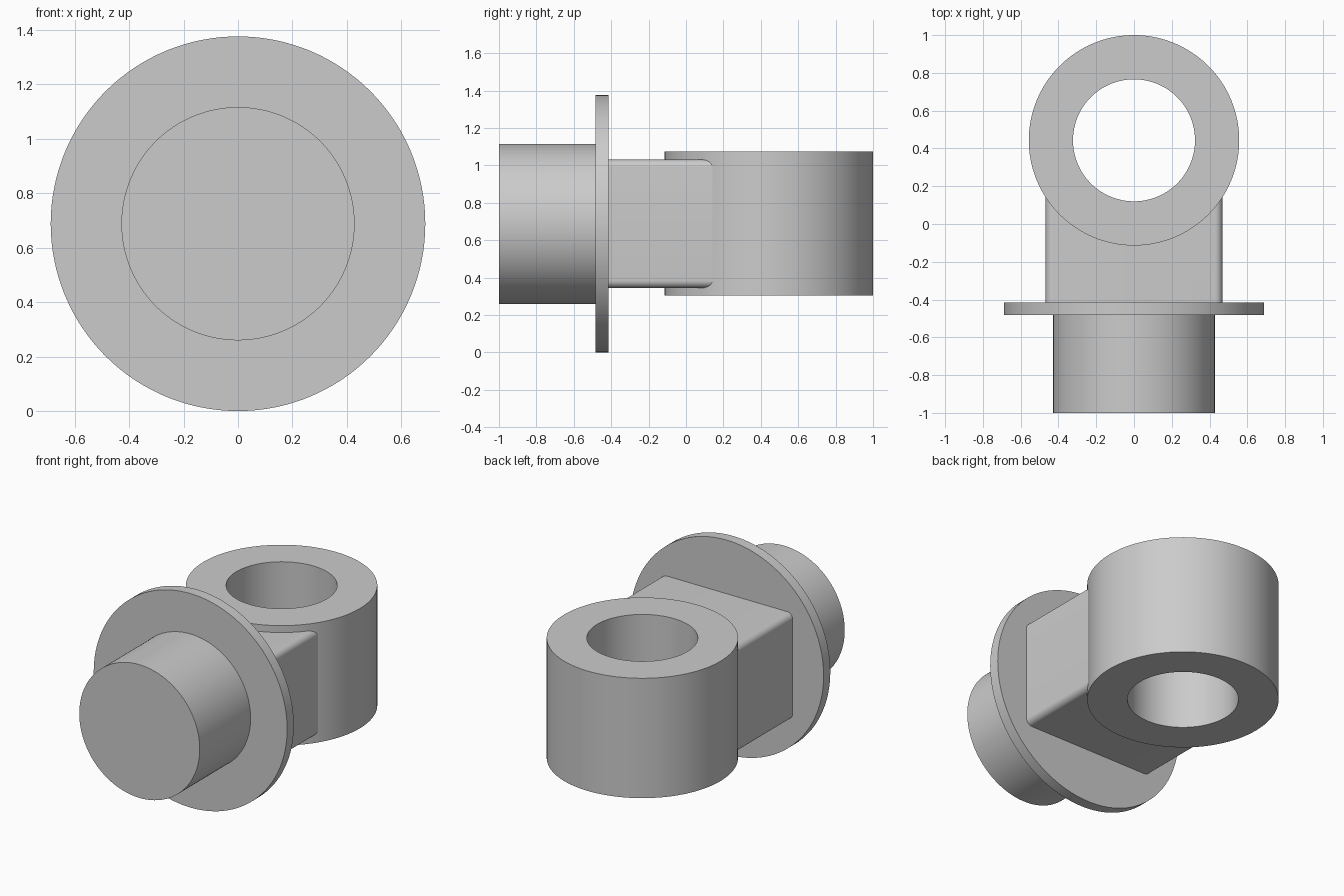
import bpy, bmesh, math
from mathutils import Matrix, Vector

if "Cube" in bpy.data.objects:
    bpy.data.objects.remove(bpy.data.objects["Cube"], do_unlink=True)

MID_Z = 0.6875
EYE_Y = 0.443
SIDES = 128

metal = bpy.data.materials.new("light_grey_metal")
metal.use_nodes = True
GREY = (0.6, 0.6, 0.6, 1)
metal.diffuse_color = GREY
metal.node_tree.nodes["Principled BSDF"].inputs["Base Color"].default_value = GREY


def finish(name, bm):
    bmesh.ops.recalc_face_normals(bm, faces=bm.faces)
    mesh = bpy.data.meshes.new(name)
    bm.to_mesh(mesh)
    bm.free()
    mesh.materials.append(metal)
    obj = bpy.data.objects.new(name, mesh)
    bpy.context.collection.objects.link(obj)
    return obj


def smooth(obj):
    bpy.ops.object.select_all(action="DESELECT")
    obj.select_set(True)
    bpy.context.view_layer.objects.active = obj
    bpy.ops.object.shade_smooth_by_angle(angle=math.radians(35))


def cylinder(name, radius, depth, matrix):
    bm = bmesh.new()
    bmesh.ops.create_cone(bm, cap_ends=True, segments=SIDES, radius1=radius,
                          radius2=radius, depth=depth, matrix=matrix)
    return finish(name, bm)


def along_y(name, radius, y0, y1):
    turn = Matrix.Rotation(math.pi / 2, 4, "X")
    place = Matrix.Translation((0, (y0 + y1) / 2, MID_Z))
    return cylinder(name, radius, y1 - y0, place @ turn)


# Round shank and its flange
smooth(along_y("shank", 0.428, -1.0, -0.48))
smooth(along_y("flange", MID_Z, -0.483, -0.415))

# Eye ring: a rectangular section spun about the upright axis
bm = bmesh.new()
section = [(0.323, 0.305), (0.557, 0.305), (0.557, 1.075), (0.323, 1.075)]
verts = [bm.verts.new((r, EYE_Y, z)) for r, z in section]
edges = [bm.edges.new((verts[i], verts[(i + 1) % 4])) for i in range(4)]
bmesh.ops.spin(bm, geom=verts + edges, cent=(0, EYE_Y, 0), axis=(0, 0, 1),
               angle=math.tau, steps=SIDES)
bmesh.ops.remove_doubles(bm, verts=bm.verts, dist=0.0001)
smooth(finish("eye_ring", bm))

# Neck block with rounded long edges
bm = bmesh.new()
bmesh.ops.create_cube(bm, size=1)
bmesh.ops.scale(bm, vec=Vector((0.936, 0.58, 0.686)), verts=bm.verts)
bmesh.ops.translate(bm, vec=Vector((0, -0.13, MID_Z)), verts=bm.verts)
long_edges = [e for e in bm.edges
              if abs(e.verts[0].co.y - e.verts[1].co.y) > 0.1]
bmesh.ops.bevel(bm, geom=long_edges, offset=0.04, segments=8,
                profile=0.5, affect="EDGES")
neck = finish("neck_block", bm)

# Hollow the neck's hidden end so it stays clear of the bore
cutter = cylinder("bore_cutter", 0.45, 2, Matrix.Translation((0, EYE_Y, MID_Z)))
cutter.hide_render = True
cut = neck.modifiers.new("bore_clearance", "BOOLEAN")
cut.operation = "DIFFERENCE"
cut.solver = "EXACT"
cut.object = cutter
bpy.context.view_layer.objects.active = neck
bpy.ops.object.modifier_apply(modifier=cut.name)
bpy.data.objects.remove(cutter, do_unlink=True)
smooth(neck)
